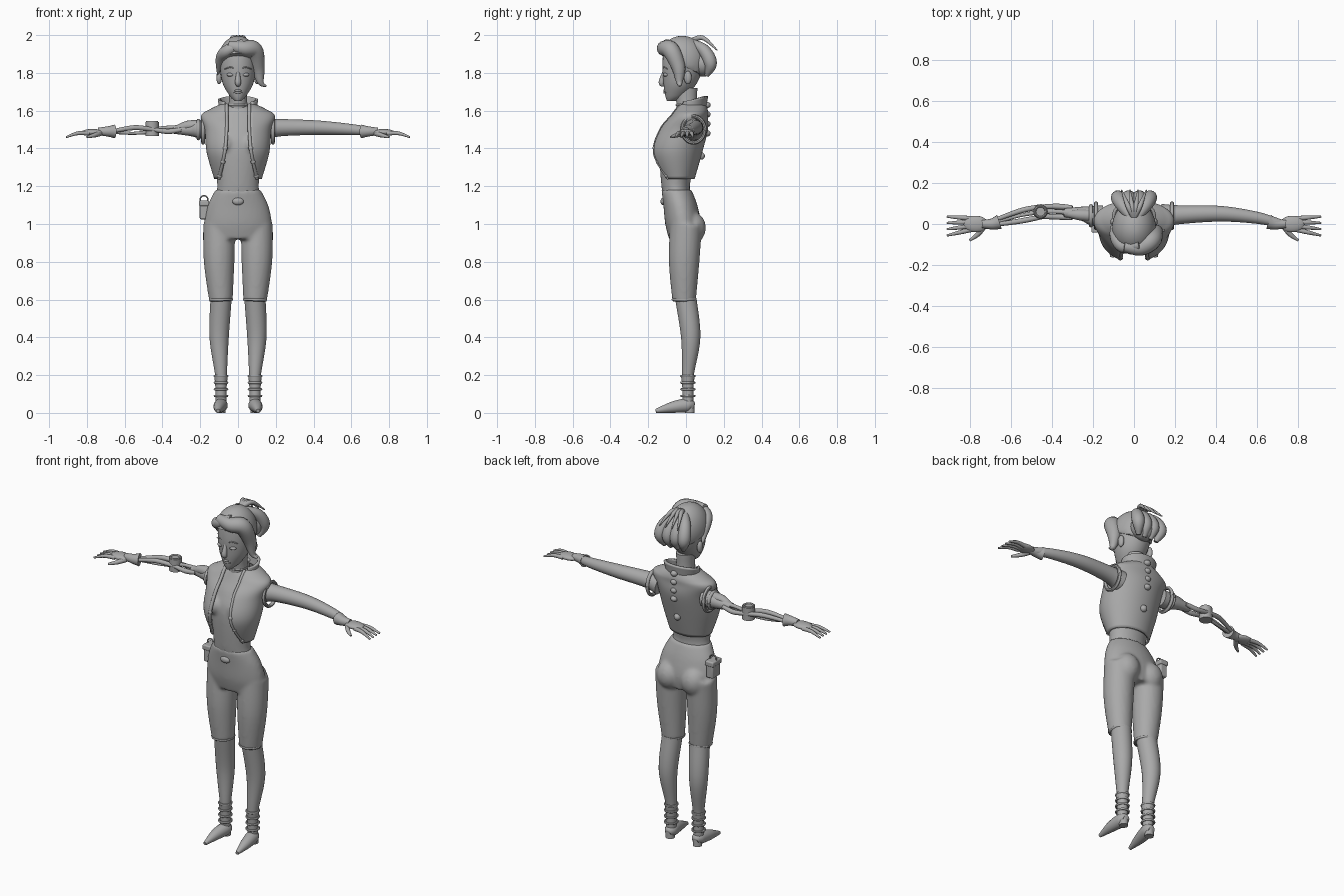
import bpy, bmesh, math
from mathutils import Vector

cube = bpy.data.objects.get("Cube")
if cube:
    bpy.data.objects.remove(cube, do_unlink=True)

grey = bpy.data.materials.new("clay_grey")
grey.use_nodes = True
grey.diffuse_color = (.4, .4, .4, 1)
for node in grey.node_tree.nodes:
    if node.type == "BSDF_PRINCIPLED":
        node.inputs["Base Color"].default_value = grey.diffuse_color

finished_parts = []


def spline(rows, steps):
    """Smooth interpolation through rows of numbers."""
    rows = [Vector(row) for row in rows]
    last = len(rows) - 1
    result = []
    for index in range(last):
        before, start = rows[max(index - 1, 0)], rows[index]
        end, after = rows[index + 1], rows[min(index + 2, last)]
        leaving, arriving = (end - before) / 2, (after - start) / 2
        for step in range(steps):
            t = step / steps
            ease = t * t * (3 - 2 * t)
            result.append(start.lerp(end, ease) + leaving * (t * (1 - t) ** 2)
                          - arriving * (t * t * (1 - t)))
    return result + [rows[last]]


def skin(rings, closed=True):
    """Bridge rings of points into a shell, capping the ends of a closed one."""
    count = len(rings[0])
    points = [point for ring in rings for point in ring]
    faces = []
    for base in range(0, len(points) - count, count):
        for side in range(count if closed else count - 1):
            following = (side + 1) % count
            faces.append((base + side, base + following,
                          base + count + following, base + count + side))
    if closed:
        faces.append(tuple(range(count)))
        faces.append(tuple(range(len(points) - count, len(points))))
    return points, faces


def loft(rows, centre_x=0, steps=6, sides=32):
    """Stack ellipses from rows of height, half width, front, back and optional front gap."""
    rings = []
    is_open = len(rows[0]) > 4
    for row in spline(rows, steps):
        height, half, front, back = row[:4]
        start = math.asin(min(row[4] / half, 1)) if is_open else 0
        middle, depth = (front + back) / 2, (back - front) / 2
        ring = []
        for side in range(sides + is_open):
            angle = start + 2 * (math.pi - start) * side / sides
            ring.append(Vector((centre_x + half * math.sin(angle),
                                middle - depth * math.cos(angle), height)))
        rings.append(ring)
    return skin(rings, not is_open)


def ball(centre, radii):
    x, y, z = centre
    wide, deep, tall = radii
    rows = []
    for step in range(1, 24):
        angle = math.pi * step / 24
        reach = math.sin(angle)
        rows.append((z - tall * math.cos(angle), wide * reach, y - deep * reach, y + deep * reach))
    return loft(rows, x, steps=1)


def tube(stations, steps=6, sides=16):
    """Round tapered tube through stations of x, y, z, radius."""
    path = spline(stations, steps)
    rings, normal = [], None
    for index, station in enumerate(path):
        ahead, behind = path[min(index + 1, len(path) - 1)], path[max(index - 1, 0)]
        tangent = (ahead.xyz - behind.xyz).normalized()
        normal = normal or tangent.orthogonal()
        normal = (normal - tangent * normal.dot(tangent)).normalized()
        binormal = tangent.cross(normal)
        angles = [math.tau * side / sides for side in range(sides)]
        rings.append([station.xyz + station.w * (normal * math.cos(angle) + binormal * math.sin(angle))
                      for angle in angles])
    return skin(rings)


def hoop(centre, wide, deep, thickness, plane="XY"):
    """Elliptical ring of tube lying in the named plane."""
    stations = []
    for step in range(33):
        station = Vector((*centre, thickness))
        angle = math.tau * step / 32
        station["XYZ".index(plane[0])] += wide * math.cos(angle)
        station["XYZ".index(plane[1])] += deep * math.sin(angle)
        stations.append(station)
    return tube(stations, steps=1, sides=8)


def box(centre, size):
    corners = [Vector(centre) + Vector((size[0] * i, size[1] * j, size[2] * k)) / 2
               for k in (-1, 1) for i, j in ((-1, -1), (1, -1), (1, 1), (-1, 1))]
    return skin([corners[:4], corners[4:]])


def both(*shells):
    """Shells together with their mirror images across the body."""
    flipped = [([Vector((-p.x, p.y, p.z)) for p in points], faces) for points, faces in shells]
    return list(shells) + flipped


def part(name, shells, blend=False, thickness=0, bevel=0):
    bm = bmesh.new()
    for points, faces in shells:
        verts = [bm.verts.new(point) for point in points]
        for face in faces:
            bm.faces.new([verts[index] for index in face])
    bmesh.ops.recalc_face_normals(bm, faces=bm.faces[:])
    mesh = bpy.data.meshes.new(name)
    bm.to_mesh(mesh)
    bm.free()
    mesh.materials.append(grey)
    obj = bpy.data.objects.new(name, mesh)
    bpy.context.scene.collection.objects.link(obj)
    if thickness:
        solid = obj.modifiers.new("thickness", "SOLIDIFY")
        solid.thickness, solid.offset = thickness, 0
    if bevel:
        rounding = obj.modifiers.new("rounded_edges", "BEVEL")
        rounding.width, rounding.segments = bevel, 3
    if blend:
        merge = obj.modifiers.new("blend", "REMESH")
        merge.mode, merge.voxel_size, merge.use_smooth_shade = "VOXEL", .01, True
        soften = obj.modifiers.new("soften", "SMOOTH")
        soften.iterations = 5
    finished_parts.append(obj)


# Torso, neck and open vest
chest = loft([(1.1, .14, -.11, .05), (1.2, .11, -.13, .02), (1.4, .14, -.14, .07),
              (1.5, .15, -.11, .09), (1.57, .14, -.07, .09), (1.63, .05, -.04, .07)])
part("torso", [chest] + both(ball((.07, -.09, 1.42), (.06, .06, .06))), blend=True)
part("neck", [loft([(1.55, .07, -.05, .08), (1.63, .05, -.05, .06), (1.72, .05, -.06, .06)])])
part("choker", [hoop((0, .01, 1.63), .05, .06, .005)])

vest_sides = 48
vest = loft([(1.24, .12, -.13, .04, .1), (1.38, .16, -.18, .08, .07), (1.5, .17, -.14, .11, .06),
             (1.57, .19, -.08, .11, .06), (1.6, .15, -.06, .11, .06), (1.63, .09, -.04, .1, .06)],
            sides=vest_sides)
vest_edge = vest[0][::vest_sides + 1]
part("vest", [vest], thickness=.012)
part("vest_trim", both(tube([(*point, .009) for point in vest_edge], steps=1)))
part("vest_studs", both(*[ball(point, (.013, .01, .013)) for point in vest_edge[1:8:3]]))
part("armhole_rims", both(hoop((.185, .04, 1.5), .06, .07, .01, plane="YZ")))

collar_points, collar_faces = loft([(1.6, .09, -.05, .1, .07), (1.66, .1, -.03, .11, .07)])
for point in collar_points:
    point.z += point.y / 4 - .01
part("collar", [(collar_points, collar_faces)], thickness=.014)

spine = [ball((0, .11, 1.63 - .05 * step), (.02, .02, .017)) for step in range(4)]
part("spine_nodes", spine + [ball((0, .08, 1.36), (.02, .02, .02))])

# Trousers, lower legs and shoes
hips = loft([(.92, .17, -.09, .07), (1, .18, -.11, .08), (1.1, .16, -.12, .06), (1.18, .12, -.13, .03)])
thigh = tube([(.09, -.01, .59, .062), (.1, -.01, .8, .081), (.1, 0, 1, .085)], sides=32)
buttock = ball((.08, .03, .98), (.075, .075, .085))
part("trousers", [hips] + both(thigh, buttock), blend=True)
part("trouser_hems", both(hoop((.09, -.01, .6), .059, .061, .006)))
part("buckle", [ball((0, -.12, 1.12), (.03, .015, .02))])
part("lower_legs", both(tube([(.09, .01, .1, .026), (.09, .01, .2, .031), (.1, .025, .4, .051),
                              (.09, 0, .6, .056)], sides=32)))
part("shoes", both(tube([(.09, .04, .03, .02), (.09, .01, .04, .036), (.1, -.07, .03, .03),
                         (.106, -.16, .01, .01)]),
                   tube([(.09, .01, .03, .028), (.09, .01, .14, .03), (.09, .01, .2, .037)])))
part("shoe_heels", both(tube([(.09, .02, 0, .025), (.09, .02, .04, .025)])))
part("shoe_straps", both(*[hoop((.09, .01, .09 + .035 * step), .033, .035, .006) for step in range(4)]))

# Belt pouch on the right hip
part("pouch", [box((-.18, 0, 1.07), (.045, .075, .09)), box((-.18, 0, 1.11), (.055, .085, .03))],
     bevel=.007)
part("pouch_clip", [hoop((-.18, 0, 1.13), .02, .02, .004, plane="XZ")])

# Natural left arm, glove cuffs and hands
part("left_arm", [tube([(.14, .04, 1.5, .058), (.22, .045, 1.51, .046), (.42, .05, 1.51, .038),
                        (.6, .03, 1.5, .029), (.72, 0, 1.49, .02)], sides=32)])
part("glove_cuffs", both(tube([(.655, .01, 1.49, .036), (.69, 0, 1.49, .027), (.74, 0, 1.49, .02)])))
hand = [ball((.77, 0, 1.485), (.06, .04, .018)),
        tube([(.73, -.01, 1.48, .015), (.76, -.05, 1.47, .012), (.8, -.08, 1.46, .006)])]
for step in range(4):
    root = .027 - .018 * step
    tip = 1.7 * root - .01
    hand.append(tube([(.79, root, 1.48, .012), (.85, (root + tip) / 2, 1.48, .01), (.91, tip, 1.46, .005)]))
part("hands", both(*hand))

# Mechanical right arm
part("arm_socket", [tube([(-.15, .04, 1.5, .05), (-.2, .04, 1.5, .048), (-.25, .05, 1.5, .035),
                          (-.34, .055, 1.5, .022)]),
                    hoop((-.21, .04, 1.5), .047, .047, .01, plane="YZ")])
part("arm_plate", [tube([(-.2, .04, 1.52, .03), (-.27, .045, 1.52, .026), (-.34, .05, 1.5, .012)])])
part("elbow_joint", [tube([(-.455, .06, 1.465, .036), (-.455, .06, 1.54, .036)]),
                     hoop((-.455, .06, 1.54), .027, .027, .006)])
rods = [tube([(-.3, .055, 1.51, .014), (-.38, .06, 1.51, .01), (-.45, .06, 1.5, .012)]),
        tube([(-.45, .06, 1.49, .012), (-.56, .04, 1.48, .008), (-.67, .01, 1.49, .012)])]
for side in (-.025, .025):
    rods.append(tube([(-.3, .055 + side, 1.5, .011), (-.37, .06 + side, 1.49, .014),
                      (-.45, .06 + side, 1.5, .01)]))
    rods.append(tube([(-.45, .06 + side, 1.5, .012), (-.55, .04 + side, 1.51, .013),
                      (-.67, .01 + side / 2, 1.49, .01)]))
part("arm_rods", rods)

# Head and face
part("head", [loft([(1.65, .015, -.1, -.06), (1.68, .045, -.11, 0), (1.75, .083, -.12, .06),
                    (1.85, .096, -.125, .095), (1.93, .08, -.11, .08), (1.97, .03, -.05, .02)])])
part("nose", [tube([(0, -.112, 1.82, .006), (0, -.129, 1.75, .016), (0, -.115, 1.735, .008)])])
part("lips", [tube([(-.024, -.107, height, .002), (0, -.113, height, .007), (.024, -.107, height, .002)])
              for height in (1.697, 1.707)])
part("eyes", both(ball((.038, -.103, 1.79), (.022, .018, .011))))
part("brows", both(tube([(.015, -.12, 1.82, .003), (.04, -.115, 1.83, .004), (.07, -.1, 1.82, .002)])))
part("ears", both(ball((.1, .01, 1.775), (.015, .02, .035))))

# Swept hair cut along a slanted hairline, with a side lock and a gathered bun
hair_points, hair_faces = ball((0, -.02, 1.86), (.107, .13, .136))
for point in hair_points:
    point.z = max(point.z, 1.83 - point.y / 2)
part("hair_cap", [(hair_points, hair_faces)])
part("side_lock", [tube([(-.05, -.11, 1.945, .025), (.03, -.115, 1.93, .04), (.085, -.08, 1.92, .046),
                         (.105, -.04, 1.83, .037), (.12, -.035, 1.75, .017), (.15, -.03, 1.73, .004)])])
part("fringe", [tube([(.03, -.1, 1.955, .025), (-.05, -.11, 1.92, .032), (-.09, -.06, 1.88, .028),
                      (-.107, 0, 1.79, .004)])])
bun, curls = [ball((.01, .09, 1.85), (.075, .06, .07))], []
for spread in (-.06, -.02, .02, .06):
    bun.append(tube([(spread / 4, .03, 1.96, .02), (spread, .095, 1.92, .032),
                     (spread * 1.3, .13, 1.85, .034), (spread, .11, 1.785, .012)]))
    curls.append(tube([(0, .03, 1.97, .014), (spread / 2, .09, 1.985, .012), (spread, .165, 1.92, .003)]))
part("bun", bun)
part("bun_curls", curls)

# Smooth shading with sharp rims kept
for obj in bpy.context.selected_objects:
    obj.select_set(False)
for obj in finished_parts:
    obj.select_set(True)
bpy.context.view_layer.objects.active = finished_parts[0]
bpy.ops.object.shade_smooth_by_angle(angle=math.radians(45))
